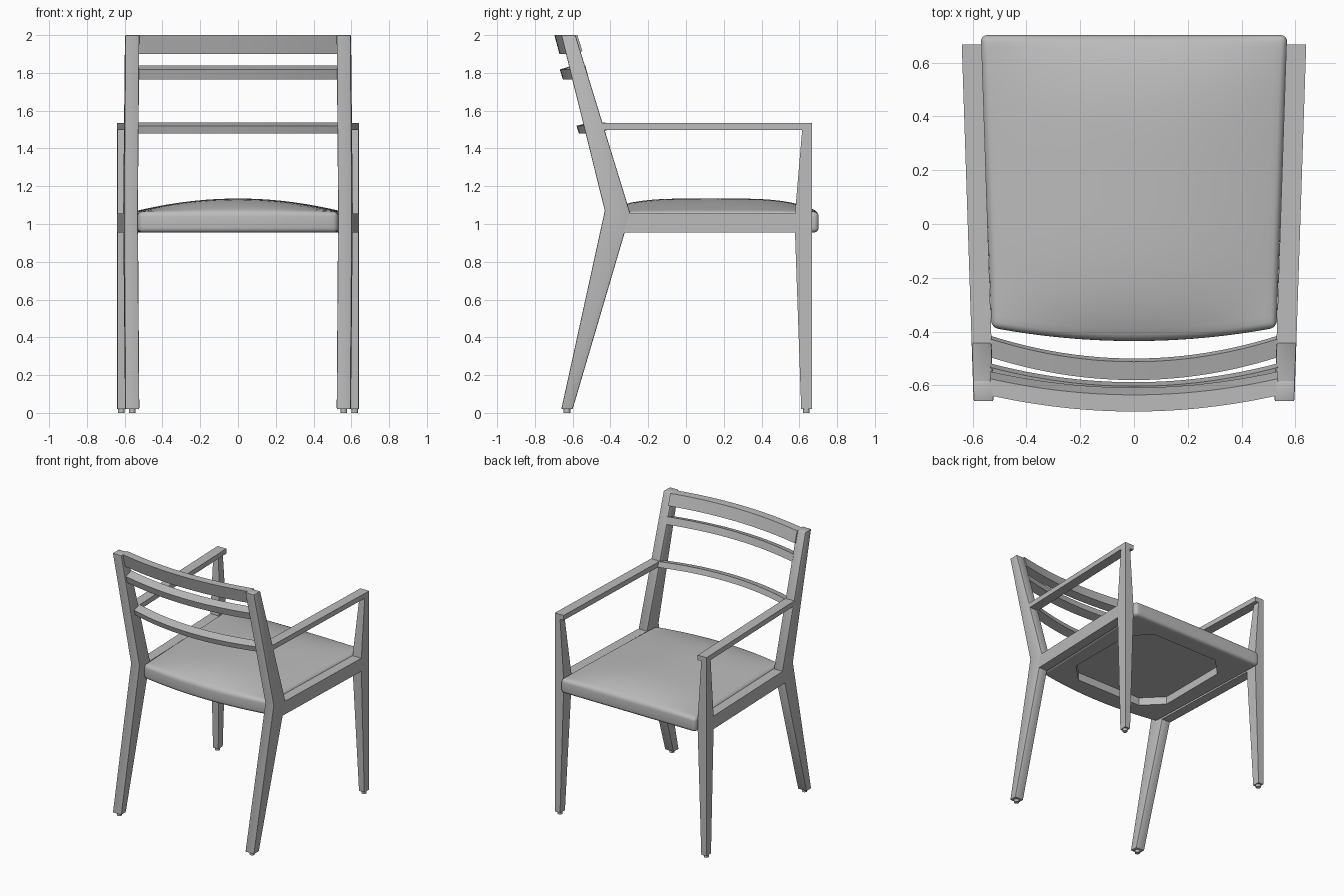
import bpy, bmesh, math

if "Cube" in bpy.data.objects:
    bpy.data.objects.remove(bpy.data.objects["Cube"])

grey = bpy.data.materials.new("plain_grey")
grey.use_nodes = True
grey.diffuse_color = (0.5, 0.5, 0.5, 1)
grey.node_tree.nodes["Principled BSDF"].inputs["Base Color"].default_value = (0.5, 0.5, 0.5, 1)


def finish(name, bm, bevel=0, segments=2, smooth=False):
    """Turn a bmesh into a named object with optional rounded edges."""
    bmesh.ops.recalc_face_normals(bm, faces=bm.faces)
    mesh = bpy.data.meshes.new(name)
    bm.to_mesh(mesh)
    bm.free()
    mesh.materials.append(grey)
    ob = bpy.data.objects.new(name, mesh)
    bpy.context.collection.objects.link(ob)
    bpy.ops.object.select_all(action='DESELECT')
    ob.select_set(True)
    bpy.context.view_layer.objects.active = ob
    if bevel:
        mod = ob.modifiers.new("rounded_edges", 'BEVEL')
        mod.width, mod.segments = bevel, segments
        mod.limit_method, mod.angle_limit = 'ANGLE', math.radians(40)
        bpy.ops.object.modifier_apply(modifier=mod.name)
    if smooth:
        bpy.ops.object.shade_smooth_by_angle(angle=math.radians(35))
    return ob


def loft(name, sections, **opts):
    """Skin a solid through matching cross-sections."""
    bm = bmesh.new()
    rings = [[bm.verts.new(p) for p in s] for s in sections]
    n = len(rings[0])
    for a, b in zip(rings, rings[1:]):
        for i in range(n):
            j = (i + 1) % n
            bm.faces.new((a[i], a[j], b[j], b[i]))
    bm.faces.new(rings[0])
    bm.faces.new(rings[-1])
    return finish(name, bm, **opts)


# The side frames splay outward towards the open end of the chair
def inner(y):
    return 0.544 + 0.033 * y


def outer(y):
    return inner(y) + 0.074


def bar(name, side, profile, **opts):
    """Side-frame member from stations of (y back, y front, z, inward taper)."""
    sections = []
    for y0, y1, z0, z1, taper in profile:
        sections.append([(side * (inner(y0) + taper), y0, z0), (side * outer(y0), y0, z0),
                         (side * outer(y1), y1, z1), (side * (inner(y1) + taper), y1, z1)])
    return loft(name, sections, **opts)


def glide(name, x, y):
    bm = bmesh.new()
    bmesh.ops.create_cone(bm, cap_ends=True, segments=16, radius1=0.018, radius2=0.018, depth=0.03)
    bmesh.ops.translate(bm, verts=bm.verts, vec=(x, y, 0.015))
    finish(name, bm, smooth=True)


for label, s in (("left", 1), ("right", -1)):
    # Bent leg that continues up as the back post
    bar(label + "_back_post", s, [(-0.66, -0.60, 0.02, 0.02, 0),
                                  (-0.43, -0.295, 1.07, 1.055, 0),
                                  (-0.66, -0.585, 2.0, 2.0, 0)], bevel=0.006, smooth=True)
    # Leg that is widest at the seat and slimmer at both ends
    bar(label + "_arm_leg", s, [(0.61, 0.667, 0.02, 0.02, 0.03),
                                (0.577, 0.667, 0.955, 0.955, 0),
                                (0.577, 0.667, 1.055, 1.055, 0),
                                (0.615, 0.667, 1.497, 1.497, 0.03)])
    # Armrest and seat side rail
    bar(label + "_armrest", s, [(-0.48, 0.667, 1.497, 1.497, 0), (-0.48, 0.667, 1.535, 1.535, 0)])
    bar(label + "_seat_rail", s, [(-0.34, 0.6, 0.955, 0.955, 0), (-0.34, 0.6, 1.055, 1.055, 0)])
    glide(label + "_back_glide", s * 0.56, -0.63)
    glide(label + "_arm_glide", s * 0.618, 0.637)


# Bowed back slats
def slat(name, section, sag):
    sections = []
    for i in range(25):
        t = -1 + i / 12
        sections.append([(0.535 * t, y + sag * t * t, z) for y, z in section])
    loft(name, sections, smooth=True)


slat("top_slat", [(-0.697, 2.0), (-0.635, 2.0), (-0.608, 1.915), (-0.67, 1.9)], 0.06)
slat("middle_slat", [(-0.668, 1.818), (-0.603, 1.838), (-0.588, 1.785), (-0.652, 1.765)], 0.07)
slat("lower_slat", [(-0.58, 1.52), (-0.512, 1.537), (-0.5, 1.497), (-0.567, 1.479)], 0.085)


# Domed seat with a bowed rear edge
bm = bmesh.new()
bmesh.ops.create_grid(bm, x_segments=24, y_segments=24, size=1)
for v in bm.verts:
    u, w = v.co.x, v.co.y
    rear = -0.435 + 0.05 * u * u
    k = (w + 1) / 2
    v.co = (u * (0.53 + 0.04 * k), rear + (0.702 - rear) * k,
            1.065 + 0.07 * (1 - u * u) * (1 - w ** 4))
top = bm.faces[:]
extruded = bmesh.ops.extrude_face_region(bm, geom=top)
for v in extruded["geom"]:
    if isinstance(v, bmesh.types.BMVert):
        v.co.z = 0.955
seat = finish("seat", bm, bevel=0.025, segments=4)

# Eight-sided recess under the seat
W, D, C, MID = 0.42, 0.42, 0.14, 0.14
plan = [(W, D - C), (W - C, D), (C - W, D), (-W, D - C),
        (-W, C - D), (C - W, -D), (W - C, -D), (W, C - D)]
cutter = loft("recess_cutter", [[(x, y + MID, z) for x, y in plan] for z in (0.9, 1.015)])
cutter.hide_render = True
bpy.context.view_layer.objects.active = seat
cut = seat.modifiers.new("recess", 'BOOLEAN')
cut.operation, cut.object, cut.solver = 'DIFFERENCE', cutter, 'EXACT'
bpy.ops.object.modifier_apply(modifier=cut.name)
bpy.data.objects.remove(cutter)
bpy.ops.object.select_all(action='DESELECT')
seat.select_set(True)
bpy.ops.object.shade_smooth_by_angle(angle=math.radians(35))
